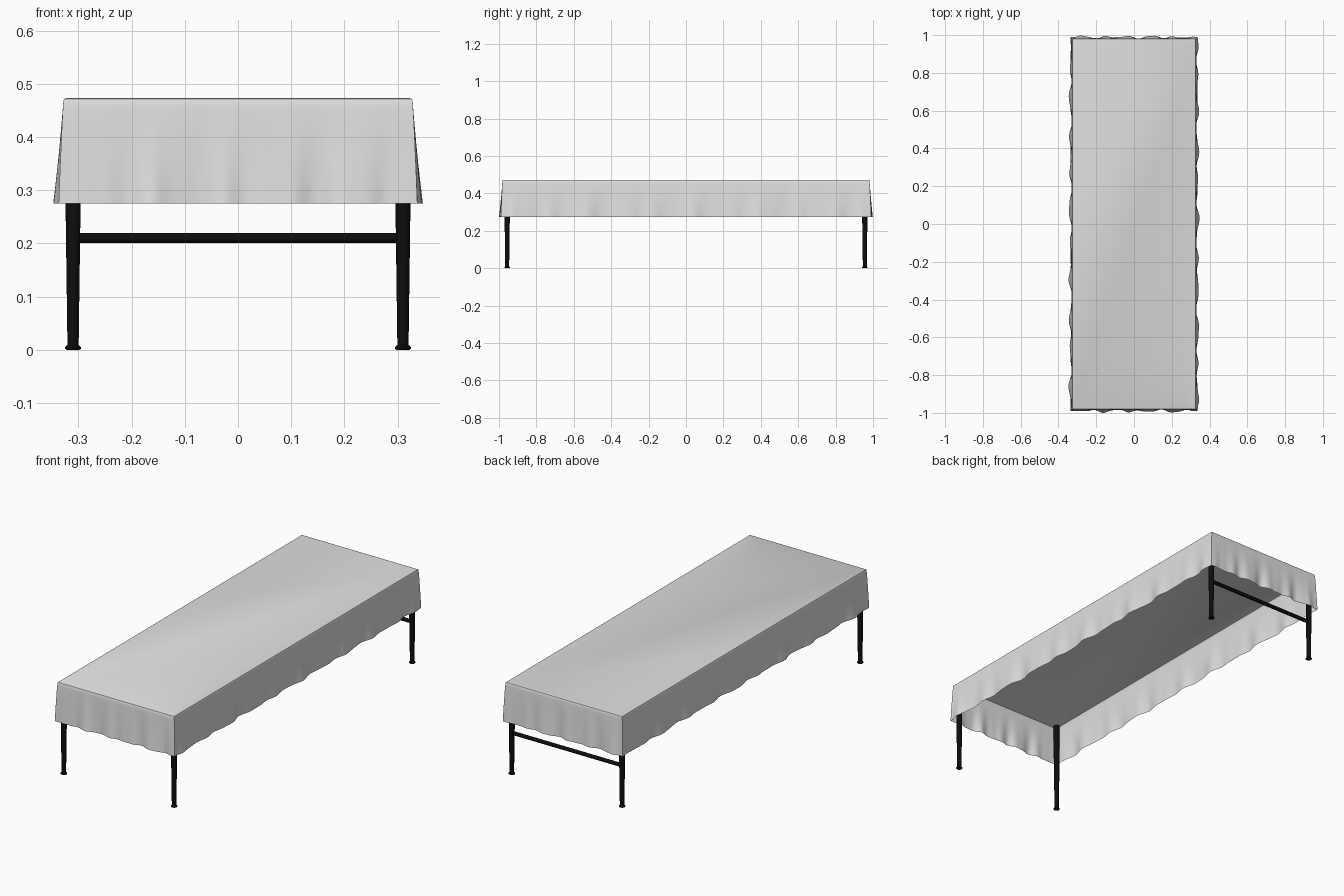
import bpy, bmesh, math
from mathutils import Matrix

if "Cube" in bpy.data.objects:
    bpy.data.objects.remove(bpy.data.objects["Cube"])

HX, HY, TOP, HEM = 0.328, 0.98, 0.473, 0.275


def material(name, rgb):
    m = bpy.data.materials.new(name)
    m.diffuse_color = (*rgb, 1)
    m.use_nodes = True
    m.node_tree.nodes["Principled BSDF"].inputs["Base Color"].default_value = m.diffuse_color
    return m


CLOTH = material("pale grey cloth", (0.75, 0.75, 0.75))
BLACK = material("black metal", (0.004, 0.004, 0.004))


def finish(bm, name, mat, angle=40):
    bmesh.ops.recalc_face_normals(bm, faces=bm.faces)
    me = bpy.data.meshes.new(name)
    bm.to_mesh(me)
    bm.free()
    me.materials.append(mat)
    ob = bpy.data.objects.new(name, me)
    bpy.context.collection.objects.link(ob)
    bpy.ops.object.select_all(action='DESELECT')
    ob.select_set(True)
    bpy.context.view_layer.objects.active = ob
    bpy.ops.object.shade_smooth_by_angle(angle=math.radians(angle))
    return ob


def perimeter():
    """Points round the table edge: x, y, outward normal, ripple weight."""
    pts = []
    sides = [((HX, -HY), (0, 1), 2 * HY, 180), ((HX, HY), (-1, 0), 2 * HX, 80),
             ((-HX, HY), (0, -1), 2 * HY, 180), ((-HX, -HY), (1, 0), 2 * HX, 80)]
    for k, (p, d, length, n) in enumerate(sides):
        nrm = (d[1], -d[0])
        prev = (-d[0], -d[1])
        for i in range(n):
            s = length * i / n
            f = 33 if length > 1 else 52
            w = (0.5 * math.sin(f * s + k * 1.7) + 0.3 * math.sin(f * 0.61 * s + k)
                 + 0.2 * math.sin(f * 1.73 * s + 2 * k))
            damp = min(1, min(s, length - s) / 0.05)      # corners stay calm
            nx, ny = nrm if i else (nrm[0] + prev[0], nrm[1] + prev[1])
            pts.append((p[0] + d[0] * s, p[1] + d[1] * s, nx, ny, w * damp))
    return pts


# Tablecloth: flat top, soft edge, rippling skirt
bm = bmesh.new()
ring_specs = [(-0.005, TOP, 0), (-0.0015, TOP - 0.0015, 0), (0, TOP - 0.005, 0)]
rows = 14
ring_specs += [(0, TOP - 0.005 + (HEM - TOP + 0.005) * r / rows, r / rows)
               for r in range(1, rows + 1)]
points = perimeter()
rings = []
for off, z, t in ring_specs:
    ring = []
    for x, y, nx, ny, w in points:
        o = off + 0.009 * t ** 0.8 + 0.011 * w * t ** 1.6
        ring.append(bm.verts.new((x + nx * o, y + ny * o, z)))
    rings.append(ring)
bm.faces.new(rings[0])
n = len(points)
for a, b in zip(rings, rings[1:]):
    for i in range(n):
        j = (i + 1) % n
        bm.faces.new((a[i], a[j], b[j], b[i]))
reach = max(abs(v.co.y) for v in bm.verts)
for v in bm.verts:
    v.co.y /= reach
cloth = finish(bm, "tablecloth", CLOTH)
# keep the cloth top facing up
if cloth.data.polygons[0].normal.z < 0:
    cloth.data.flip_normals()


def lathe(name, profile, loc, mat, seg=24):
    bm = bmesh.new()
    rings = [[bm.verts.new((loc[0] + r * math.cos(2 * math.pi * i / seg),
                            loc[1] + r * math.sin(2 * math.pi * i / seg), z))
              for i in range(seg)] for r, z in profile]
    bm.faces.new(rings[0])
    bm.faces.new(rings[-1])
    for a, b in zip(rings, rings[1:]):
        for i in range(seg):
            j = (i + 1) % seg
            bm.faces.new((a[i], a[j], b[j], b[i]))
    return finish(bm, name, mat)


# Tapered legs with small disc feet
LEG = [(0.0105, 0.006), (0.0145, 0.30), (0.0145, TOP - 0.004)]
FOOT = [(0.012, 0), (0.015, 0.002), (0.015, 0.005), (0.011, 0.009)]
for sy, end in ((-1, "front"), (1, "back")):
    for sx, side in ((-1, "left"), (1, "right")):
        at = (sx * 0.31, sy * 0.956)
        lathe(f"{end}_{side}_leg", LEG, at, BLACK)
        lathe(f"{end}_{side}_foot", FOOT, at, BLACK)

# Cross bar between the back legs
bm = bmesh.new()
bmesh.ops.create_cone(bm, cap_ends=True, segments=20, radius1=0.0095, radius2=0.0095,
                      depth=0.61, matrix=Matrix.Translation((0, 0.956, 0.2105))
                      @ Matrix.Rotation(math.pi / 2, 4, 'Y'))
finish(bm, "back_cross_bar", BLACK)
